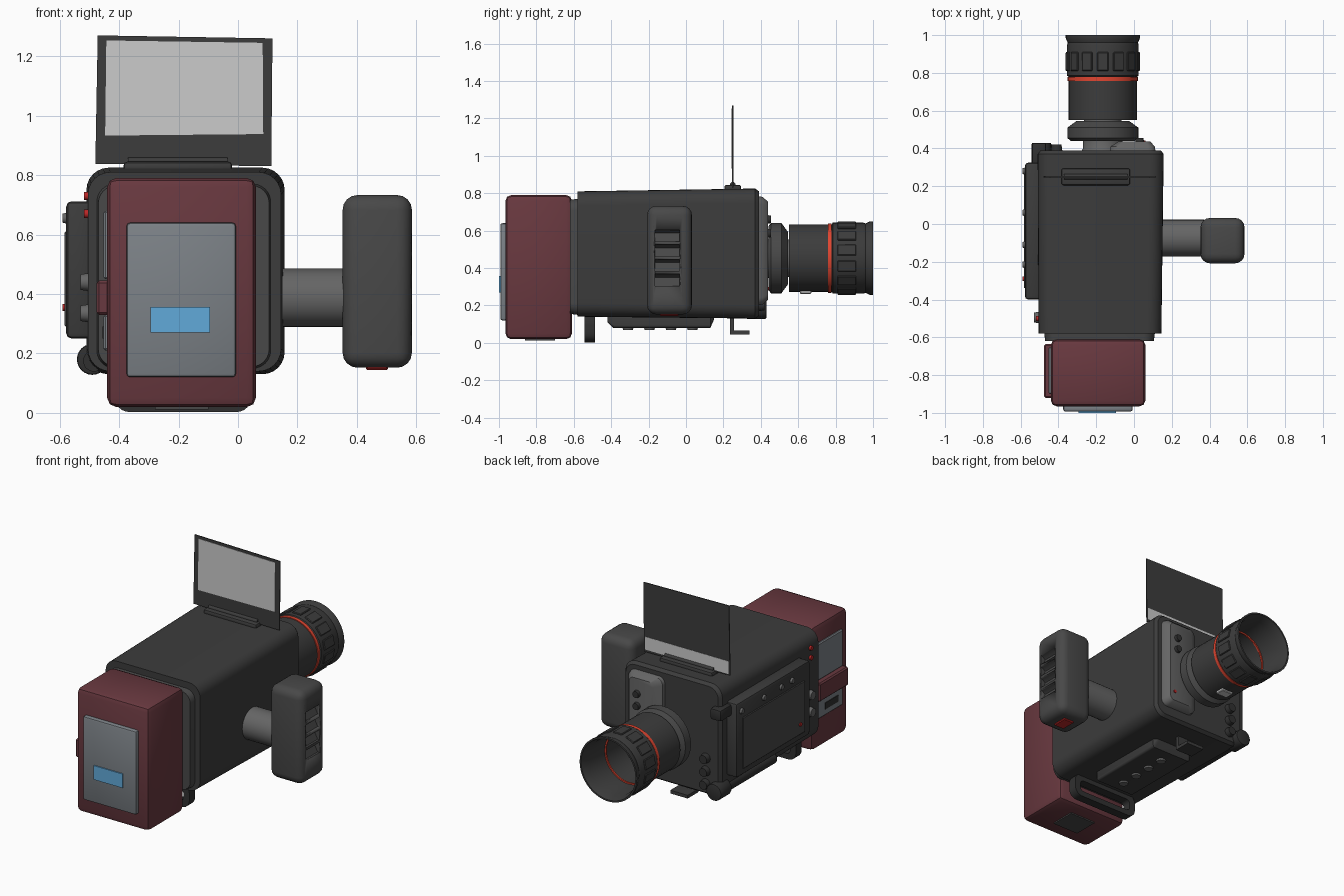
import bpy, bmesh, math
from mathutils import Matrix, Vector

if "Cube" in bpy.data.objects:
    bpy.data.objects.remove(bpy.data.objects["Cube"])

def mat(name, r, g, b):
    m = bpy.data.materials.new(name)
    m.diffuse_color = (r, g, b, 1)
    m.use_nodes = True
    m.node_tree.nodes["Principled BSDF"].inputs["Base Color"].default_value = m.diffuse_color
    return m

BLACK = mat("black", .03, .03, .03)
DARK = mat("dark", .045, .045, .045)
GRIP = mat("grip_grey", .065, .065, .065)
MID = mat("mid_grey", .13, .13, .13)
STEEL = mat("steel", .2, .22, .24)
LIGHT = mat("light_grey", .55, .55, .55)
WINE = mat("wine_red", .14, .04, .05)
RED = mat("red", .5, .02, .02)
ORANGE = mat("orange", .75, .06, .03)
BLUE = mat("blue", .12, .4, .7)

def finish(name, bm, material, bevel=0, seg=3):
    bmesh.ops.recalc_face_normals(bm, faces=bm.faces)
    me = bpy.data.meshes.new(name)
    bm.to_mesh(me)
    bm.free()
    ob = bpy.data.objects.new(name, me)
    bpy.context.collection.objects.link(ob)
    me.materials.append(material)
    if bevel:
        b = ob.modifiers.new("bevel", 'BEVEL')
        b.width, b.segments = bevel, seg
    bpy.ops.object.select_all(action='DESELECT')
    ob.select_set(True)
    bpy.context.view_layer.objects.active = ob
    if bevel:
        bpy.ops.object.modifier_apply(modifier="bevel")
    bpy.ops.object.shade_smooth_by_angle(angle=math.radians(35))
    return ob

def box(name, x, y, z, material, bevel=0, seg=3):
    bm = bmesh.new()
    bmesh.ops.create_cube(bm, size=1)
    for v in bm.verts:
        v.co = [a + (c + .5) * (b - a) for (a, b), c in zip((x, y, z), v.co)]
    return finish(name, bm, material, bevel, seg)

def rod(name, p, q, r, material, r2=None, bevel=0, n=24):
    p, q = Vector(p), Vector(q)
    bm = bmesh.new()
    turn = (q - p).to_track_quat('Z', 'Y').to_matrix().to_4x4()
    bmesh.ops.create_cone(bm, cap_ends=True, segments=n, radius1=r, radius2=r if r2 is None else r2,
                          depth=(q - p).length, matrix=Matrix.Translation((p + q) / 2) @ turn)
    return finish(name, bm, material, bevel, 2)

def rounded(x, z, r, n=6):
    pts = []
    for k, (cx, cz) in enumerate(((x[1]-r, z[1]-r), (x[0]+r, z[1]-r), (x[0]+r, z[0]+r), (x[1]-r, z[0]+r))):
        for i in range(n + 1):
            a = math.pi / 2 * (k + i / n)
            pts.append((cx + r * math.cos(a), cz + r * math.sin(a)))
    return pts

def loft(name, loops, material, closed=False):
    """Skin matching (y, [(x, z)...]) sections; closed joins last to first."""
    bm = bmesh.new()
    rings = [[bm.verts.new((px, y, pz)) for px, pz in pts] for y, pts in loops]
    n = len(rings[0])
    for a, b in zip(rings, rings[1:] + (rings[:1] if closed else [])):
        for i in range(n):
            bm.faces.new((a[i], a[(i+1) % n], b[(i+1) % n], b[i]))
    if not closed:
        bm.faces.new(rings[0])
        bm.faces.new(rings[-1])
    return finish(name, bm, material)

LX, LZ = -.165, .453
def lathe(name, profile, material, closed=True, n=40):
    circ = lambda r: [(LX + r*math.cos(2*math.pi*i/n), LZ + r*math.sin(2*math.pi*i/n)) for i in range(n)]
    return loft(name, [(y, circ(r)) for y, r in profile], material, closed)

# main body
loft("camera_body", [(-.58, rounded((-.505, .145), (.14, .81), .075)),
                     (.37, rounded((-.51, .157), (.13, .825), .075)),
                     (.39, rounded((-.495, .142), (.145, .81), .065))], DARK)
loft("rear_plate", [(-.62, rounded((-.47, .105), (.155, .765), .06)),
                    (-.58, rounded((-.475, .11), (.15, .77), .06))], GRIP)

# battery pack
box("battery_pack", (-.44, .06), (-.965, -.61), (.02, .79), WINE, .03, 2)
box("battery_rear_panel", (-.375, -.007), (-.993, -.955), (.12, .64), STEEL, .012, 2)
box("battery_display", (-.295, -.095), (-1, -.985), (.27, .357), BLUE)
box("battery_side_panel_upper", (-.452, -.43), (-.90, -.65), (.45, .68), STEEL, .006, 1)
box("battery_side_panel_lower", (-.452, -.43), (-.90, -.65), (.21, .33), STEEL, .006, 1)
box("battery_side_slot", (-.456, -.44), (-.85, -.72), (.25, .29), BLACK)
box("battery_strap", (-.476, -.43), (-.92, -.635), (.33, .445), WINE, .008, 1)
box("battery_bottom_panel", (-.28, -.1), (-.86, -.7), (.012, .03), GRIP)

# side handle with finger notches
rod("handle_arm", (.13, -.075, .387), (.37, -.075, .387), .098, MID, n=32)
grip = box("hand_grip", (.352, .585), (-.208, .032), (.152, .733), GRIP, .05, 4)
for i in range(4):
    z = .305 + i * .079
    bm = bmesh.new()
    prof = ((.62, z), (.62, z + .062), (.575, z + .062), (.55, z + .045), (.572, z))
    f = bm.faces.new([bm.verts.new((px, -.165, pz)) for px, pz in prof])
    ext = bmesh.ops.extrude_face_region(bm, geom=[f])
    bmesh.ops.translate(bm, vec=(0, .13, 0), verts=[v for v in ext['geom'] if isinstance(v, bmesh.types.BMVert)])
    cutter = finish("notch_cutter", bm, GRIP)
    cutter.hide_render = True
    m = grip.modifiers.new("notch", 'BOOLEAN')
    m.operation, m.object, m.solver = 'DIFFERENCE', cutter, 'EXACT'
    bpy.context.view_layer.objects.active = grip
    bpy.ops.object.modifier_apply(modifier="notch")
    bpy.data.objects.remove(cutter)
box("grip_button", (.43, .505), (-.14, -.04), (.144, .16), RED, .005, 1)

# flip-up screen
box("screen_hinge", (-.385, -.02), (.205, .295), (.81, .845), DARK, .012, 2)
rod("screen_pivot", (-.37, .25, .845), (-.035, .25, .845), .015, DARK, n=16)
loft("screen_frame", [(y, [(-.48, .838), (.112, .83), (.116, 1.26), (-.472, 1.27)]) for y in (.247, .253)], DARK)
loft("screen_display", [(y, [(-.447, .933), (.083, .938), (.107, 1.245), (-.443, 1.253)][:1]
     + [(.085, .938), (.083, 1.245), (-.443, 1.253)]) for y in (.2445, .248)], LIGHT)
box("screen_back_strip", (-.47, .105), (.252, .2545), (.845, .925), LIGHT)

# lens
lathe("lens_mount", [(.37, .125), (.40, .105), (.46, .105)], MID, False)
lathe("lens_rear_ring", [(.44, .12), (.44, .17), (.455, .188), (.51, .188), (.545, .14), (.545, .11)], GRIP)
lathe("lens_neck", [(.50, .1), (.57, .1)], MID, False)
lathe("lens_barrel", [(.55, .05), (.55, .181), (.78, .181), (.785, .19), (.945, .19), (.96, .186), (.985, .197),
                      (1, .197), (1, .187), (.95, .172), (.8, .165), (.62, .15), (.62, .05)], DARK)
lathe("lens_orange_ring", [(.758, .17), (.758, .186), (.778, .186), (.778, .17)], ORANGE)
lathe("lens_inner_ring", [(.79, .17), (.79, .157), (.80, .157), (.80, .17)], ORANGE)
lathe("lens_glass", [(.60, .149), (.63, .149), (.645, .1), (.65, .03)], STEEL, False)
for i in range(14):
    a = 2 * math.pi * i / 14
    pad = box("focus_grip_pad", (-.03, .03), (.81, .91), (.185, .196), DARK, .004, 1)
    pad.matrix_world = Matrix.Translation((LX, 0, LZ)) @ Matrix.Rotation(a, 4, 'Y')
box("lens_tab", (-.205, -.125), (.61, .67), (.262, .285), LIGHT, .004, 1)

# front control plate
loft("front_plate", [(.38, rounded((-.13, .115), (.20, .785), .04)), (.41, rounded((-.125, .11), (.205, .78), .04)),
                     (.438, rounded((-.08, .085), (.23, .755), .03))], MID)
for z in (.66, .585):
    rod("front_plate_knob", (.03, .43, z), (.03, .455, z), .024, BLACK, .02)
rod("front_plate_light", (.05, .43, .29), (.05, .443, .29), .01, RED, n=12)
for z in (.36, .28, .2):
    rod("front_socket", (-.41, .38, z), (-.41, .42, z), .032, BLACK, .026)

# left control panel
box("side_panel", (-.578, -.49), (-.40, .325), (.25, .712), DARK, .018, 2)
box("side_panel_door", (-.583, -.57), (-.34, .27), (.29, .61), GRIP, .004, 1)
for y in (.28, .06, -.11, -.215):
    rod("panel_knob", (-.575, y, .655), (-.59, y, .655), .019, MID, .015, n=16)
rod("panel_record_button", (-.575, -.29, .355), (-.59, -.29, .355), .012, RED, n=12)
for z in (.335, .44):
    rod("rear_dial", (-.49, -.495, z), (-.53, -.495, z), .032, MID, .026)
for z in (.67, .73):
    rod("tally_light", (-.49, -.50, z), (-.518, -.50, z), .014, RED, n=12)
box("front_corner_clip", (-.54, -.465), (.31, .43), (.63, .70), BLACK, .012, 2)

# side rail under the left edge
rod("side_rail", (-.485, -.15, .175), (-.485, .34, .175), .036, BLACK)
rod("side_rail_knob", (-.49, .32, .18), (-.49, .43, .18), .052, BLACK, bevel=.008)

# underside: foot block, buttons, hook and loop
loft("foot_block", [(-.42, rounded((-.3, -.06), (.11, .15), .012)), (-.39, rounded((-.32, -.04), (.08, .15), .015)),
                    (.13, rounded((-.32, -.04), (.08, .15), .015)), (.15, rounded((-.3, -.06), (.125, .15), .012))], DARK)
for i in range(4):
    y = -.31 + i * .115
    rod("foot_button", (-.18, y, .09), (-.18, y, .07), .032, MID, .026)
box("hook_post", (-.25, -.13), (.235, .257), (.045, .15), DARK)
box("hook_foot", (-.25, -.13), (.235, .34), (.045, .065), DARK)
outer, inner = rounded((-.415, .045), (.003, .15), .05), rounded((-.375, .005), (.038, .11), .025)
loft("rear_loop", [(-.543, outer), (-.487, outer), (-.487, inner), (-.543, inner)], BLACK, True)
